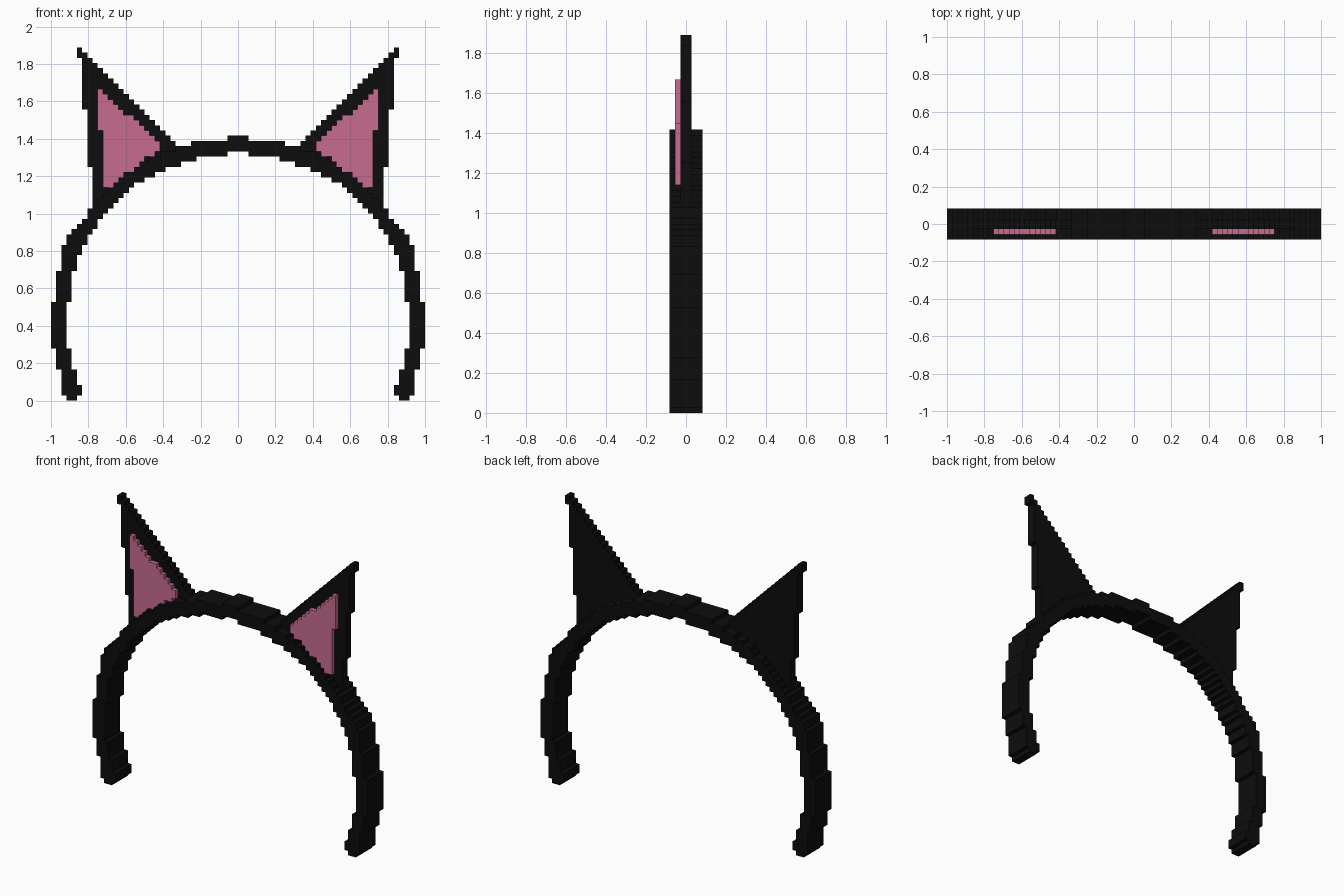
import bpy, bmesh

if "Cube" in bpy.data.objects:
    bpy.data.objects.remove(bpy.data.objects["Cube"])

C = 2 / 72  # block size: the whole model sits on a 72 x 6 x 68 block grid


def material(name, rgb):
    m = bpy.data.materials.new(name)
    m.diffuse_color = (*rgb, 1)
    m.use_nodes = True
    m.node_tree.nodes["Principled BSDF"].inputs["Base Color"].default_value = m.diffuse_color
    return m


BLACK = material("soft black", (0.004, 0.004, 0.004))
PINK = material("inner ear pink", (0.57, 0.15, 0.28))

# Band, right half: (first row, inner column, outer column), bottom to top
BAND = [(0, 31, 33), (1, 30, 34), (3, 31, 34), (6, 32, 35), (10, 33, 36),
        (19, 32, 35), (25, 31, 34), (28, 30, 34), (30, 29, 33), (32, 28, 32),
        (33, 27, 31), (34, 27, 30), (35, 26, 29), (36, 25, 29), (37, 24, 28),
        (38, 23, 27), (39, 22, 26), (40, 21, 25), (41, 20, 24), (42, 18, 23),
        (43, 16, 22), (44, 14, 20), (45, 11, 19), (46, 8, 17), (47, 2, 15),
        (48, 0, 12), (49, 0, 9), (50, 0, 2), (51, 0, 0)]


def band_cells():
    cells = set()
    for (k0, a, b), (k1, _, _) in zip(BAND, BAND[1:]):
        cells |= {(i, k) for k in range(k0, k1) for i in range(a, b)}
    return cells


def ear_cells():
    # Thin upright triangle, leaning outward in three steps to the tip
    cells = set()
    for k in range(38, 68):
        outer = 28 if k < 45 else 29 if k < 56 else 30 if k < 66 else 31
        if k >= 49:
            inner = 30 if k == 67 else 29 if k == 66 else round(28 - (65 - k) * 16 / 16)
        else:
            inner = round(26 - (k - 38) * 14 / 10)
        cells |= {(i, k) for i in range(inner, outer)}
    return cells


def inner_ear_cells():
    cells = set()
    for k in range(41, 60):
        outer = 26 if k < 52 else 27
        inner = round(24 - (k - 41) * 9 / 7) if k < 49 else round(26 - (59 - k) * 1.1)
        cells |= {(i, k) for i in range(inner, outer)}
    return cells


def layers(cells, j0, j1, sides=(1, -1)):
    # Thicken a flat cell pattern in y and mirror it in x
    return {(i if s > 0 else -1 - i, j, k)
            for i, k in cells for j in range(j0, j1) for s in sides}


def build(name, voxels, solid, mat):
    # Outer skin of the blocks only; faces against other parts are left out
    bm = bmesh.new()
    verts = {}

    def vert(p):
        if p not in verts:
            verts[p] = bm.verts.new((p[0] * C, p[1] * C, p[2] * C))
        return verts[p]

    for v in sorted(voxels):
        for ax in range(3):
            for d in (0, 1):
                n = list(v)
                n[ax] += 2 * d - 1
                if tuple(n) in solid:
                    continue
                ring = []
                for p, q in ((0, 0), (1, 0), (1, 1), (0, 1)):
                    c = list(v)
                    c[ax] += d
                    c[(ax + 1) % 3] += p
                    c[(ax + 2) % 3] += q
                    ring.append(vert(tuple(c)))
                bm.faces.new(ring if d else ring[::-1])
    me = bpy.data.meshes.new(name)
    bm.to_mesh(me)
    bm.free()
    me.materials.append(mat)
    ob = bpy.data.objects.new(name, me)
    bpy.context.collection.objects.link(ob)


# Headband
band = layers(band_cells(), -3, 3)
parts = [("headband", band, BLACK)]
# Ears with pink inner plates
for side, s in (("right", 1), ("left", -1)):
    ear = layers(ear_cells(), -1, 1, (s,)) - band
    pink = layers(inner_ear_cells(), -2, -1, (s,)) - band
    parts += [(side + "_ear", ear, BLACK), (side + "_inner_ear", pink, PINK)]

solid = set().union(*(p[1] for p in parts))
for name, voxels, mat in parts:
    build(name, voxels, solid, mat)
